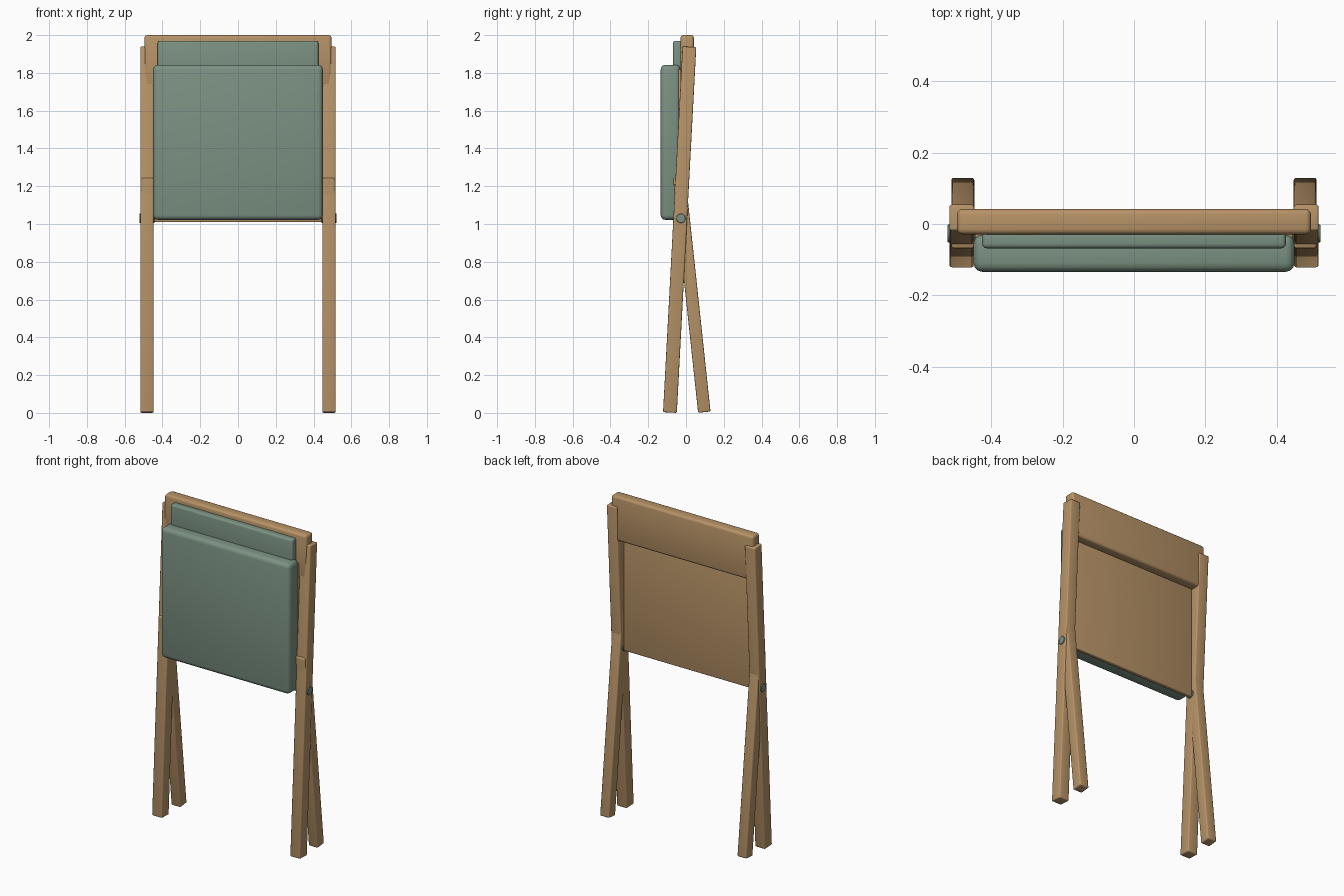
import bpy
import math
from mathutils import Vector

if "Cube" in bpy.data.objects:
    bpy.data.objects.remove(bpy.data.objects["Cube"], do_unlink=True)


def material(name, rgb):
    mat = bpy.data.materials.new(name)
    mat.use_nodes = True
    mat.diffuse_color = (*rgb, 1)
    mat.node_tree.nodes["Principled BSDF"].inputs["Base Color"].default_value = (*rgb, 1)
    return mat


wood = material("oak wood", (0.47, 0.29, 0.135))
fabric = material("sage fabric", (0.20, 0.285, 0.225))


def finish(obj, name, mat, bevel, segments=3):
    obj.name = name
    obj.data.materials.append(mat)
    bpy.ops.object.transform_apply(location=False, rotation=False, scale=True)
    mod = obj.modifiers.new("soft edges", "BEVEL")
    mod.width = bevel
    mod.segments = segments
    bpy.ops.object.modifier_apply(modifier=mod.name)
    bpy.ops.object.shade_smooth_by_angle(angle=math.radians(35))


def box(name, low, high, mat, bevel):
    low, high = Vector(low), Vector(high)
    bpy.ops.mesh.primitive_cube_add(size=1, location=(low + high) / 2)
    obj = bpy.context.object
    obj.scale = high - low
    finish(obj, name, mat, bevel)


def bar(name, start, end, width, depth, mat, bevel):
    # Straight square-section bar leaning in the side plane
    start, end = Vector(start), Vector(end)
    axis = end - start
    bpy.ops.mesh.primitive_cube_add(size=1, location=(start + end) / 2)
    obj = bpy.context.object
    obj.scale = (width, depth, axis.length)
    obj.rotation_euler.x = math.atan2(-axis.y, axis.z)
    finish(obj, name, mat, bevel)


# Crossed legs and pivots on both sides
for side, s in (("left", 1), ("right", -1)):
    bar(side + "_long_post", (s * 0.482, -0.085, 0.002), (s * 0.482, 0.018, 1.938),
        0.07, 0.073, wood, 0.007)
    bar(side + "_rear_leg", (s * 0.479, 0.097, 0.004), (s * 0.479, -0.036, 1.246),
        0.064, 0.066, wood, 0.007)
    bpy.ops.mesh.primitive_cylinder_add(vertices=24, radius=0.025, depth=0.08,
                                        location=(s * 0.482, -0.027, 1.03),
                                        rotation=(0, math.pi / 2, 0))
    finish(bpy.context.object, side + "_pivot", fabric, 0.002, 1)

# Top rail with its back pad
box("back_rail", (-0.495, -0.029, 1.72), (0.495, 0.042, 2.0), wood, 0.015)
box("back_pad", (-0.425, -0.068, 1.75), (0.425, -0.02, 1.97), fabric, 0.012)

# Folded seat: board behind the cushion
box("seat_board", (-0.445, -0.04, 1.01), (0.445, -0.014, 1.82), wood, 0.005)
box("seat_cushion", (-0.449, -0.134, 1.022), (0.449, -0.03, 1.843), fabric, 0.025)
